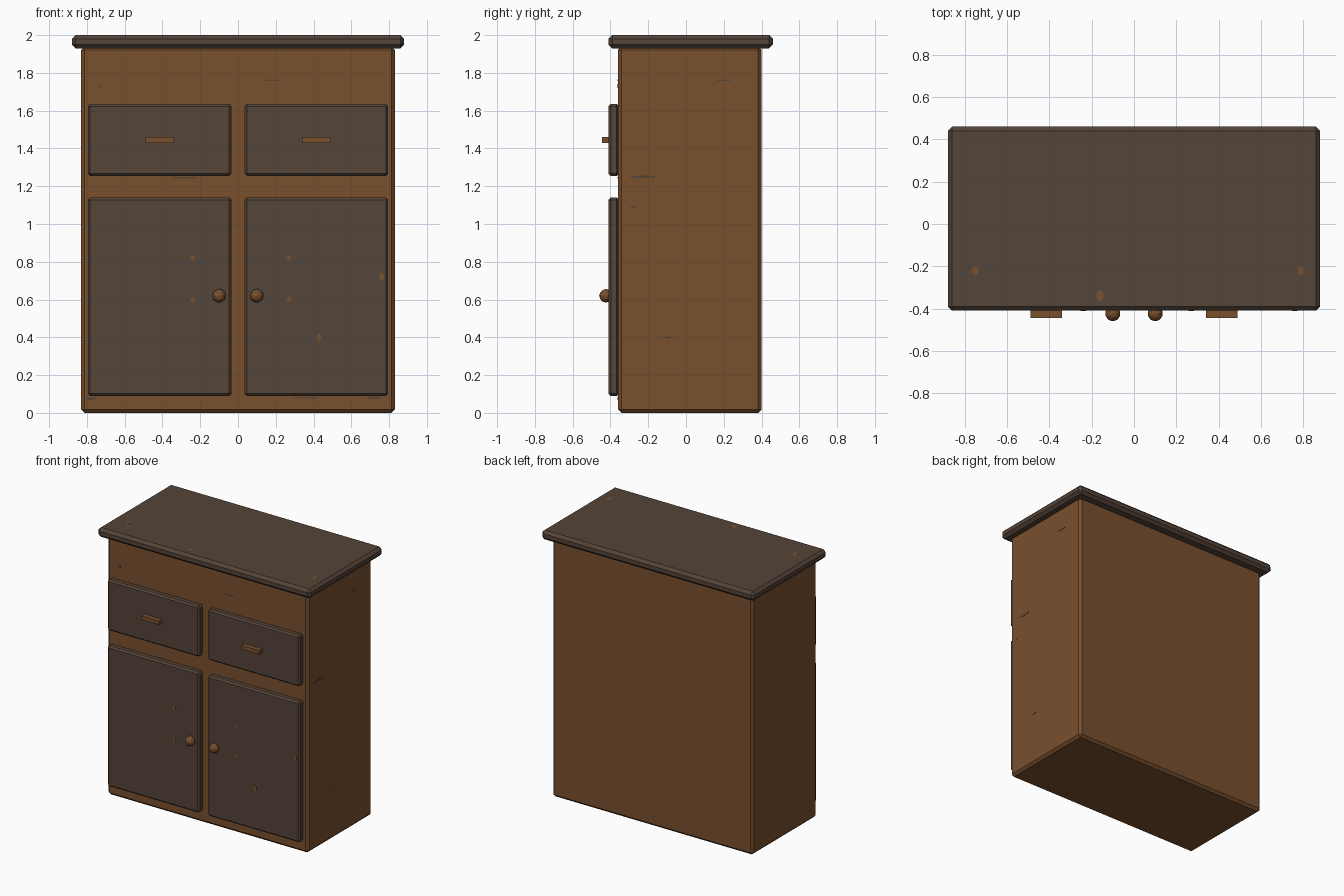
import bpy, bmesh
from math import radians
from mathutils import Matrix, Vector

if "Cube" in bpy.data.objects:
    bpy.data.objects.remove(bpy.data.objects["Cube"], do_unlink=True)


def material(name, rgb):
    mat = bpy.data.materials.new(name)
    mat.use_nodes = True
    color = (*rgb, 1)
    mat.diffuse_color = color
    bsdf = mat.node_tree.nodes["Principled BSDF"]
    bsdf.inputs["Base Color"].default_value = color
    bsdf.inputs["Roughness"].default_value = 0.8
    return mat


warm_wood = material("warm brown wood", (0.19, 0.08, 0.027))
dark_wood = material("dark brown wood", (0.09, 0.058, 0.04))


def finish(bm, name, mat):
    mesh = bpy.data.meshes.new(name)
    bm.to_mesh(mesh)
    bm.free()
    mesh.materials.append(mat)
    obj = bpy.data.objects.new(name, mesh)
    bpy.context.collection.objects.link(obj)
    return obj


def box(name, low, high, mat, chamfer=0):
    low, high = Vector(low), Vector(high)
    bm = bmesh.new()
    place = Matrix.Translation((low + high) / 2) @ Matrix.Diagonal((*(high - low), 1))
    bmesh.ops.create_cube(bm, size=1, matrix=place)
    if chamfer:
        bmesh.ops.bevel(bm, geom=bm.edges[:], offset=chamfer, segments=1,
                        profile=0.5, affect='EDGES')
    return finish(bm, name, mat)


# Carcass and overhanging top board
box("cabinet_body", (-0.83, -0.36, 0), (0.83, 0.40, 1.94), warm_wood, 0.018)
box("top_board", (-0.88, -0.41, 1.93), (0.88, 0.46, 2), dark_wood, 0.02)

# Mirrored doors, drawers and their pulls
for side, s in (("left", 1), ("right", -1)):
    x0, x1 = sorted((0.035 * s, 0.795 * s))
    box(side + "_door", (x0, -0.41, 0.09), (x1, -0.355, 1.14), dark_wood, 0.012)
    box(side + "_drawer", (x0, -0.41, 1.255), (x1, -0.355, 1.635), dark_wood, 0.012)

    x0, x1 = sorted((0.34 * s, 0.49 * s))
    box(side + "_drawer_handle", (x0, -0.445, 1.43), (x1, -0.405, 1.46), warm_wood)

    bm = bmesh.new()
    bmesh.ops.create_icosphere(bm, subdivisions=2, radius=0.036,
                               matrix=Matrix.Translation((0.1 * s, -0.424, 0.62)))
    finish(bm, side + "_door_knob", warm_wood)


# Worn patches: thin six-sided plates lying on a face
def patches(name, spots, mat, frame):
    bm = bmesh.new()
    for u, v, width, height in spots:
        bmesh.ops.create_cone(
            bm, cap_ends=True, segments=6, radius1=0.5, radius2=0.5, depth=0.003,
            matrix=frame @ Matrix.Translation((u, v, 0)) @ Matrix.Diagonal((width, height, 1, 1)))
    finish(bm, name, mat)


upright = Matrix.Rotation(radians(90), 4, 'X')
sideways = Matrix.Rotation(radians(90), 4, 'Z') @ upright

patches("door_wear", [(-0.24, 0.82, 0.03, 0.03), (-0.24, 0.6, 0.03, 0.03),
                      (0.27, 0.82, 0.025, 0.03), (0.27, 0.6, 0.03, 0.03),
                      (0.43, 0.4, 0.03, 0.045), (0.76, 0.72, 0.03, 0.045)],
        warm_wood, Matrix.Translation((0, -0.41, 0)) @ upright)
patches("top_wear", [(-0.75, -0.22, 0.035, 0.05), (0.79, -0.22, 0.035, 0.05),
                     (-0.16, -0.34, 0.035, 0.06)],
        warm_wood, Matrix.Translation((0, 0, 2 - 0.001)))
patches("front_wear", [(0.18, 1.76, 0.08, 0.008), (-0.28, 1.245, 0.15, 0.01),
                       (0.36, 0.08, 0.15, 0.01), (0.72, 0.08, 0.09, 0.014),
                       (-0.78, 0.075, 0.06, 0.014), (-0.73, 1.73, 0.02, 0.02)],
        dark_wood, Matrix.Translation((0, -0.36, 0)) @ upright)
patches("side_wear", [(-0.23, 1.25, 0.15, 0.014), (0.2, 1.76, 0.08, 0.008),
                      (-0.1, 0.4, 0.04, 0.012), (-0.28, 1.09, 0.03, 0.014)],
        dark_wood, Matrix.Translation((0.83, 0, 0)) @ sideways)
